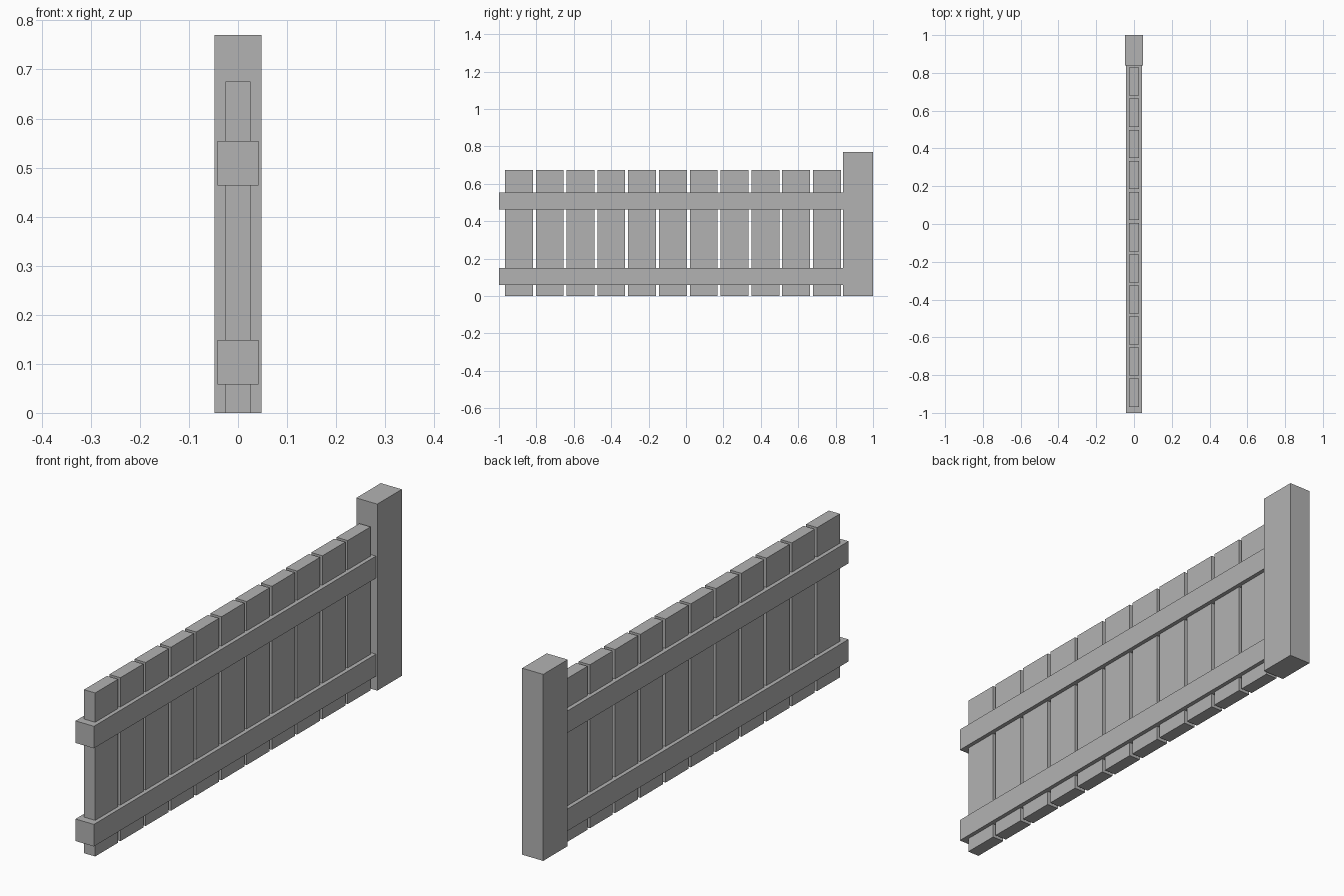
import bpy
import bmesh
from mathutils import Vector

cube = bpy.data.objects.get("Cube")
if cube:
    bpy.data.objects.remove(cube, do_unlink=True)

# Single grey finish
grey = bpy.data.materials.new("plain_grey")
grey.use_nodes = True
colour = (0.45, 0.45, 0.45, 1.0)
grey.diffuse_color = colour
bsdf = next(n for n in grey.node_tree.nodes if n.type == "BSDF_PRINCIPLED")
bsdf.inputs["Base Color"].default_value = colour


def box(name, half_x, y0, y1, z0, z1):
    """Flat-faced box centred on x = 0."""
    bm = bmesh.new()
    bmesh.ops.create_cube(bm, size=1)
    size = Vector((2 * half_x, y1 - y0, z1 - z0))
    bmesh.ops.scale(bm, vec=size, verts=bm.verts)
    bmesh.ops.translate(bm, vec=(0, (y0 + y1) / 2, (z0 + z1) / 2), verts=bm.verts)
    mesh = bpy.data.meshes.new(name)
    bm.to_mesh(mesh)
    bm.free()
    mesh.materials.append(grey)
    obj = bpy.data.objects.new(name, mesh)
    bpy.context.collection.objects.link(obj)
    return obj


# End post
POST_FACE = 0.84
box("end_post", 0.048, POST_FACE, 1.0, 0, 0.77)

# Horizontal rails wrapping the planks, butting against the post
for name, bottom in (("lower_rail", 0.058), ("upper_rail", 0.463)):
    box(name, 0.042, -1.0, POST_FACE, bottom, bottom + 0.091)

# Evenly spaced vertical planks
PLANKS, PITCH, WIDTH, START = 11, 0.1647, 0.149, -0.968
for i in range(PLANKS):
    y = START + i * PITCH
    box(f"plank_{i + 1}", 0.0255, y, y + WIDTH, 0, 0.675)
